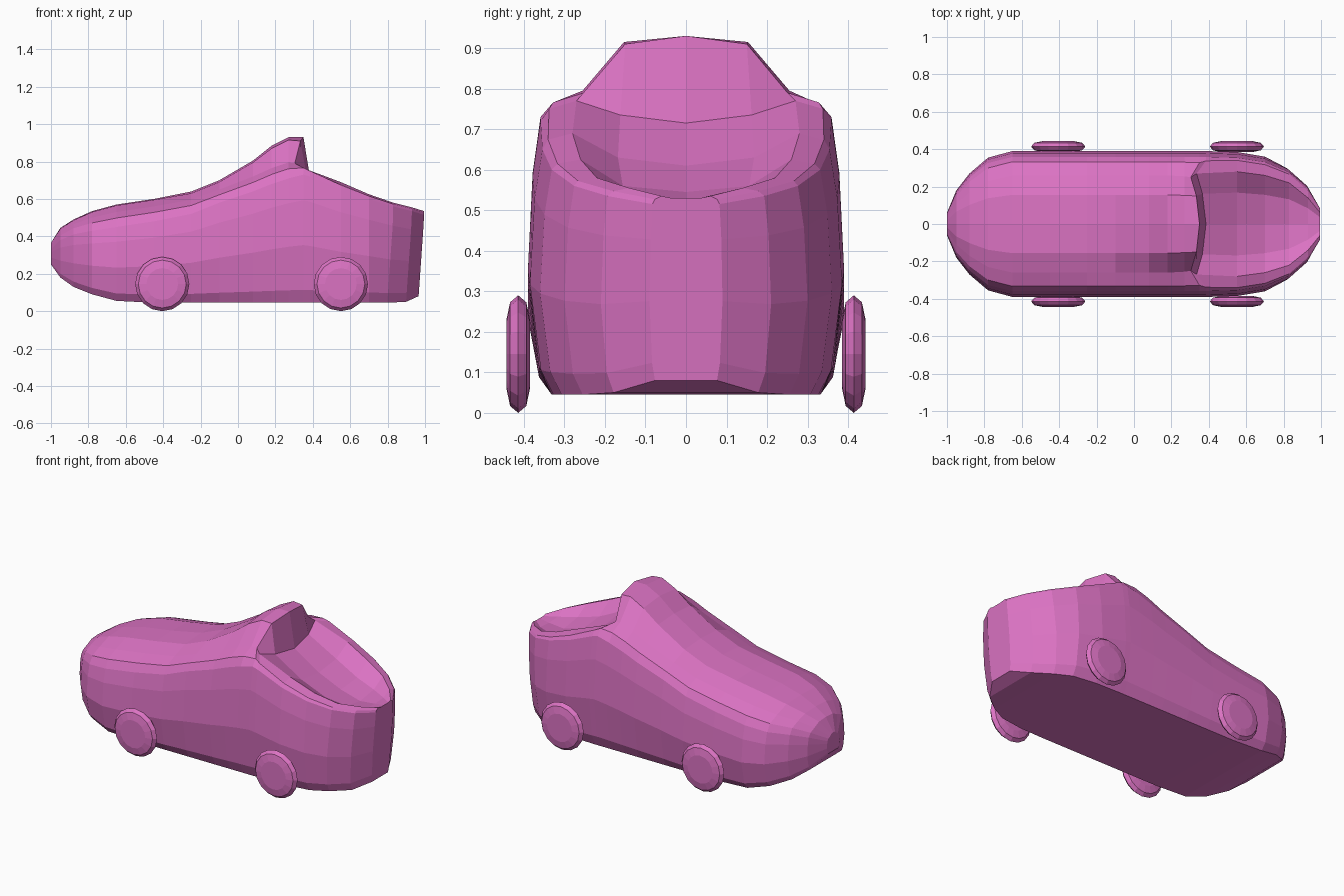
import bpy, bmesh, math

pink = bpy.data.materials.new("pink")
pink.diffuse_color = (0.71, 0.17, 0.545, 1)


def loft(name, rings):
    """Skin closed rings of points into one capped, flat-shaded object."""
    bm = bmesh.new()
    loops = [[bm.verts.new(p) for p in ring] for ring in rings]
    n = len(loops[0])
    for a, b in zip(loops, loops[1:]):
        for i in range(n):
            j = (i + 1) % n
            bm.faces.new((a[i], a[j], b[j], b[i]))
    bm.faces.new(loops[0])
    bm.faces.new(loops[-1])
    bmesh.ops.recalc_face_normals(bm, faces=bm.faces)
    me = bpy.data.meshes.new(name)
    bm.to_mesh(me)
    bm.free()
    me.materials.append(pink)
    ob = bpy.data.objects.new(name, me)
    bpy.context.collection.objects.link(ob)
    return ob


# Body stations: x, bottom z, half width, shoulder z, rim y, rim z, inner z, centre z
STATIONS = [
    (-1.0, .25, .06, .33, .03, .35, .36, .365),
    (-.95, .18, .18, .38, .11, .42, .44, .445),
    (-.88, .13, .27, .41, .17, .465, .485, .49),
    (-.78, .09, .355, .43, .23, .50, .53, .535),
    (-.65, .055, .39, .45, .26, .53, .565, .57),
    (-.45, .045, .39, .48, .26, .56, .595, .60),
    (-.25, .045, .39, .52, .26, .595, .63, .64),
    (-.10, .045, .39, .58, .26, .65, .69, .70),
    (.08, .045, .39, .64, .26, .72, .795, .805),
    (.18, .045, .39, .68, .26, .765, .87, .885),
    (.27, .045, .39, .71, .255, .795, .915, .93),
    (.35, .045, .39, .73, .25, .79, .91, .93),     # cab back edge
    (.385, .045, .39, .72, .27, .77, .735, .715),  # start of rear hollow
    (.55, .045, .385, .65, .28, .69, .63, .61),
    (.70, .045, .36, .60, .26, .625, .56, .545),
    (.83, .045, .30, .56, .22, .58, .53, .51),
    (.93, .05, .21, .535, .14, .555, .525, .52),
    (.995, .08, .09, .515, .06, .535, .53, .53),
]


def body_ring(x, zb, w, zs, r, zr, zt, zc):
    h = zs - zb
    half = [(0, zb), (.85 * w, zb), (.93 * w, zb + .1 * h), (w, zb + .45 * h),
            (.97 * w, zb + .8 * h), (.92 * w, zs),
            (.5 * (.92 * w + r) + .06 * w, zs + .6 * (zr - zs)),
            (r, zr), (.6 * r, zt), (0, zc)]
    ring = half + [(-y, z) for y, z in half[-2:0:-1]]
    pts = []
    for y, z in ring:
        px = x
        if .3 < x < .4 and z > .7 and abs(y) < .3:   # cab back bows rearward
            px -= .05 * min(1, (y / .26) ** 2)
        if x > .8:                                   # tail leans in at the bottom
            px -= .035 * max(0, 1 - z / .5)
        pts.append((px, y, z))
    return pts


loft("car_body", [body_ring(*s) for s in STATIONS])

# Wheels: low-poly rounded discs
R = .145
for end, cx in (("front", -.405), ("rear", .55)):
    for side, s in (("right", -1), ("left", 1)):
        rings = []
        for dy, r in ((-.029, .085), (-.02, .128), (0, R), (.02, .128), (.029, .085)):
            rings.append([(cx + r * math.cos(a * math.tau / 16), s * .414 + dy,
                           R + r * math.sin(a * math.tau / 16)) for a in range(16)])
        loft(f"{end}_{side}_wheel", rings)
